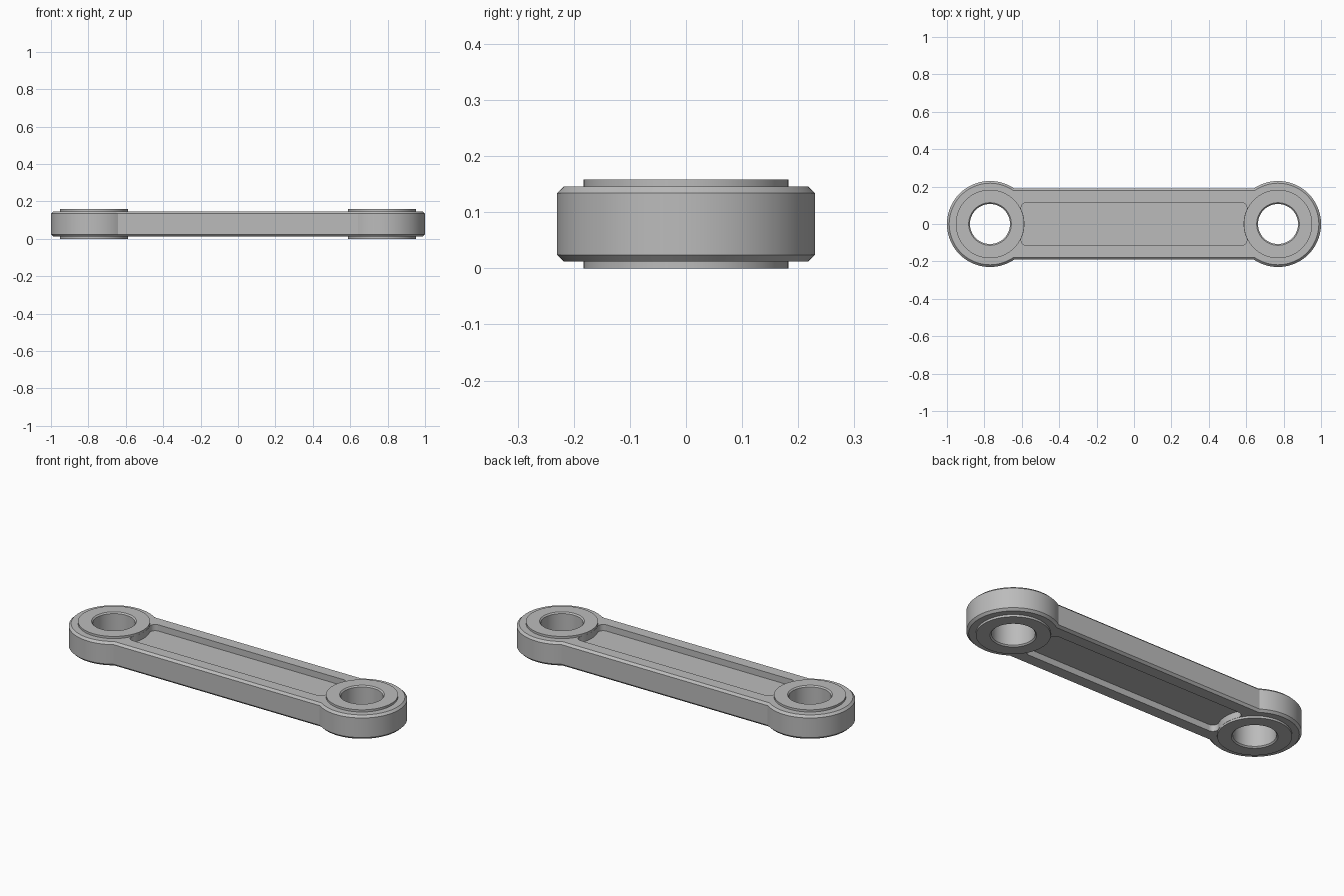
import bpy
import bmesh
from math import sin, cos, pi, asin, atan2, sqrt, radians

if "Cube" in bpy.data.objects:
    bpy.data.objects.remove(bpy.data.objects["Cube"], do_unlink=True)

EYE_X = 0.77          # distance of each eye from the middle
EYE_R = 0.23          # outer radius of the link ends
BAR_H = 0.19          # half width of the bar
BOSS_R = 0.183        # raised ring radius
HOLE_R = 0.107
Z0, Z1 = 0.012, 0.146  # body bottom and top
TOP = 0.158            # ring top
CHAMFER = 0.012
DEPTH = 0.035          # pocket depth

steel = bpy.data.materials.new("grey_steel")
steel.use_nodes = True
steel.diffuse_color = (0.5, 0.5, 0.5, 1)
steel.node_tree.nodes["Principled BSDF"].inputs["Base Color"].default_value = (0.5, 0.5, 0.5, 1)


def arc(cx, cy, r, a0, a1, n):
    return [(cx + r * cos(a0 + (a1 - a0) * i / n),
             cy + r * sin(a0 + (a1 - a0) * i / n)) for i in range(n + 1)]


def both_ends(points):
    """Complete an outline with the same end turned half way round."""
    return points + [(-x, -y) for x, y in points]


def loft(name, sections, closed=False):
    """Join (outline, z) sections, capped or closed into a ring."""
    bm = bmesh.new()
    rings = [[bm.verts.new((x, y, z)) for x, y in pts] for pts, z in sections]
    pairs = list(zip(rings, rings[1:]))
    if closed:
        pairs.append((rings[-1], rings[0]))
    else:
        bm.faces.new(rings[0])
        bm.faces.new(rings[-1])
    n = len(rings[0])
    for a, b in pairs:
        for i in range(n):
            j = (i + 1) % n
            bm.faces.new((a[i], a[j], b[j], b[i]))
    bmesh.ops.recalc_face_normals(bm, faces=bm.faces[:])
    mesh = bpy.data.meshes.new(name)
    bm.to_mesh(mesh)
    bm.free()
    mesh.materials.append(steel)
    obj = bpy.data.objects.new(name, mesh)
    bpy.context.collection.objects.link(obj)
    return obj


def activate(obj):
    bpy.ops.object.select_all(action='DESELECT')
    obj.select_set(True)
    bpy.context.view_layer.objects.active = obj


def cut(obj, cutter):
    cutter.hide_render = True
    mod = obj.modifiers.new("cut", 'BOOLEAN')
    mod.operation = 'DIFFERENCE'
    mod.solver = 'EXACT'
    mod.object = cutter
    activate(obj)
    bpy.ops.object.modifier_apply(modifier=mod.name)
    bpy.data.objects.remove(cutter, do_unlink=True)


def smooth(obj):
    activate(obj)
    bpy.ops.object.shade_smooth_by_angle(angle=radians(25))


def link_outline(inset):
    r, h = EYE_R - inset, BAR_H - inset
    a = pi - asin(h / r)
    return both_ends(arc(EYE_X, 0, r, -a, a, 72))


def pocket_outline(w=0.115, fillet=0.03, r=BOSS_R + 0.001):
    cy = w - fillet
    cx = EYE_X - sqrt((r + fillet) ** 2 - cy ** 2)
    corner = arc(cx, cy, fillet, pi / 2, atan2(-cy, EYE_X - cx), 12)
    b = asin(cy / (r + fillet))
    hollow = arc(EYE_X, 0, r, pi - b, pi + b, 16)[1:-1]
    return both_ends(corner + hollow + [(x, -y) for x, y in reversed(corner)])


def circle(x, r, n=96):
    return arc(x, 0, r, 0, 2 * pi, n)[:-1]


# Link body with chamfered rims
body = loft("link_body", [(link_outline(CHAMFER), Z0),
                          (link_outline(0), Z0 + CHAMFER),
                          (link_outline(0), Z1 - CHAMFER),
                          (link_outline(CHAMFER), Z1)])

# Pockets in the top and bottom of the bar
for za, zb in ((Z1 - DEPTH, Z1 + 0.1), (Z0 - 0.1, Z0 + DEPTH)):
    cut(body, loft("pocket_cutter", [(pocket_outline(), za), (pocket_outline(), zb)]))

# Eye seats cut through the body, each filled by a raised ring
for side, x in (("left", EYE_X), ("right", -EYE_X)):
    seat = circle(x, 0.15)
    cut(body, loft("seat_cutter", [(seat, -0.1), (seat, 0.3)]))
    bevel = 0.007
    profile = [(BOSS_R, 0), (BOSS_R, TOP), (HOLE_R + bevel, TOP),
               (HOLE_R, TOP - bevel), (HOLE_R, bevel), (HOLE_R + bevel, 0)]
    smooth(loft(side + "_eye_ring", [(circle(x, r), z) for r, z in profile], closed=True))

smooth(body)
